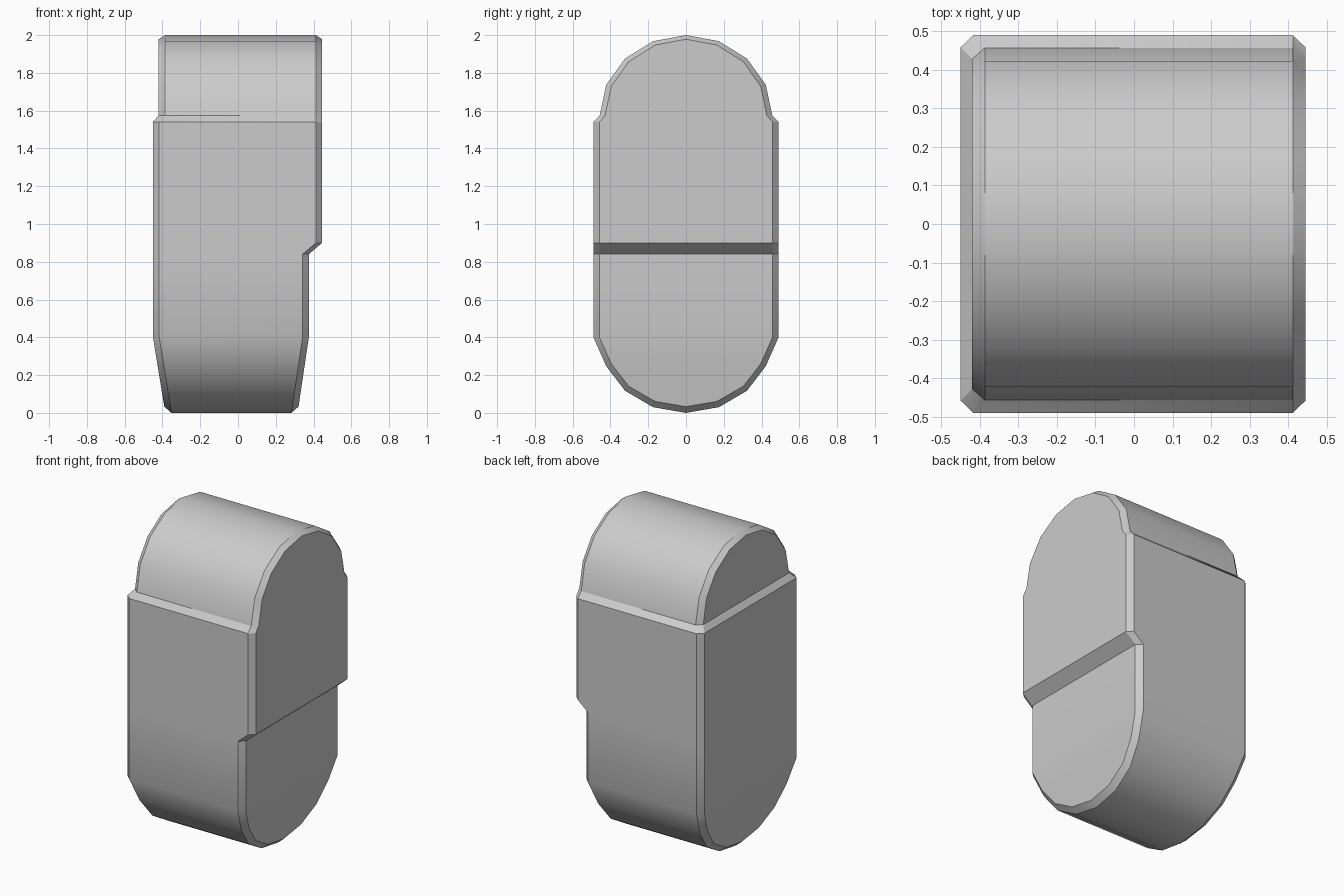
import bpy, bmesh, math

if "Cube" in bpy.data.objects:
    bpy.data.objects.remove(bpy.data.objects["Cube"])


def half_profile(radius, body_y, top, bottom):
    """(y, z) points down the +y side, from top apex to bottom apex."""
    steps = [math.radians(22.5 * i) for i in range(5)]
    pts = [(radius * math.sin(a), 1.575 + (top - 1.575) * math.cos(a)) for a in steps]
    pts += [(body_y, z) for z in (1.54, 0.9, 0.84, 0.4)]
    pts += [(radius * math.cos(a), 0.4 - (0.4 - bottom) * math.sin(a)) for a in steps[1:]]
    pts[0] = (0, top)
    pts[-1] = (0, bottom)
    return pts


def left_x(i, z):
    if i < 5:
        return -0.42            # upper section, set back
    return -0.45 + 0.06 * max(0, 0.4 - z) / 0.37


def right_x(i, z):
    if i < 7:
        return 0.445            # overhanging upper section
    return 0.375 - 0.055 * max(0, 0.4 - z) / 0.37


outer = half_profile(0.457, 0.49, 2.0, 0.0)
inner = half_profile(0.428, 0.458, 1.978, 0.033)
CHAMFER = 0.033
bm = bmesh.new()


def ring(profile, side, inset):
    """Closed ring: +y half downwards, then -y half back up."""
    half = [(side(i, z) + inset, y, z) for i, (y, z) in enumerate(profile)]
    mirrored = [(x, -y, z) for x, y, z in half[-2:0:-1]]
    return [bm.verts.new(c) for c in half + mirrored]


# Four rings across x: left cap, left chamfer, right chamfer, right cap
rings = [ring(inner, left_x, 0), ring(outer, left_x, CHAMFER),
         ring(outer, right_x, -CHAMFER), ring(inner, right_x, 0)]
n = len(rings[0])
for a, b in zip(rings, rings[1:]):
    for i in range(n):
        j = (i + 1) % n
        bm.faces.new((a[i], a[j], b[j], b[i]))

# End caps made from horizontal strips
for r in (rings[0], rings[-1]):
    for i in range(n // 2):
        strip = [r[i], r[i + 1], r[-i - 1], r[-i % n]]
        bm.faces.new(list(dict.fromkeys(strip)))

bmesh.ops.recalc_face_normals(bm, faces=bm.faces)
mesh = bpy.data.meshes.new("rounded_block")
bm.to_mesh(mesh)
bm.free()
block = bpy.data.objects.new("rounded_block", mesh)
bpy.context.collection.objects.link(block)

# Smooth the rounded ends, keep the chamfers crisp
bpy.context.view_layer.objects.active = block
block.select_set(True)
bpy.ops.object.shade_smooth_by_angle(angle=math.radians(30))
